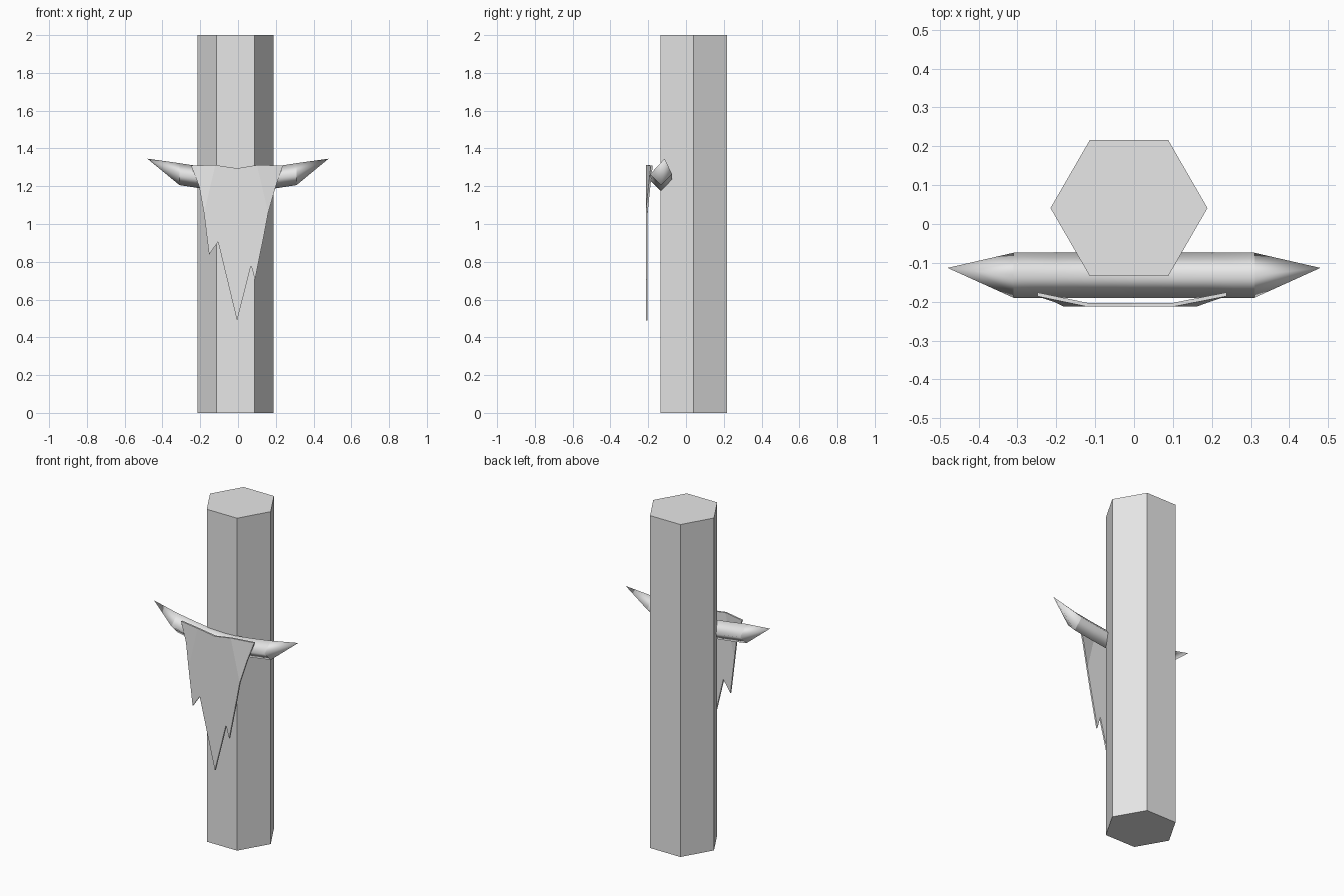
import bpy, bmesh, math
from mathutils import Vector

cube = bpy.data.objects.get("Cube")
if cube:
    bpy.data.objects.remove(cube, do_unlink=True)

grey = bpy.data.materials.new("plain_grey")
grey.use_nodes = True
colour = (0.8, 0.8, 0.8, 1)
grey.diffuse_color = colour
grey.node_tree.nodes["Principled BSDF"].inputs["Base Color"].default_value = colour


def finish(bm, name, smooth=False):
    """Turn a bmesh into a named, coloured object."""
    bmesh.ops.recalc_face_normals(bm, faces=bm.faces[:])
    for face in bm.faces:
        face.smooth = smooth
    mesh = bpy.data.meshes.new(name)
    bm.to_mesh(mesh)
    bm.free()
    mesh.materials.append(grey)
    obj = bpy.data.objects.new(name, mesh)
    bpy.context.collection.objects.link(obj)
    return obj


# Hexagonal post
bm = bmesh.new()
bmesh.ops.create_cone(bm, cap_ends=True, segments=6, radius1=0.202,
                      radius2=0.202, depth=2)
xs = [v.co.x for v in bm.verts]
if max(xs) < 0.2:  # put corners on the x axis
    for v in bm.verts:
        v.co.x, v.co.y = v.co.y, -v.co.x
bmesh.ops.translate(bm, verts=bm.verts[:], vec=(-0.013, 0.041, 1))
finish(bm, "post")

# Horned crossbar: diamond section swept along a shallow upward curve
bm = bmesh.new()
half = [(0.10, 1.234), (0.20, 1.247), (0.31, 1.264)]
path = [(-x, z) for x, z in reversed(half)] + [(0, 1.23)] + half
radius, bar_y = 0.058, -0.132
rings = []
for x, z in path:
    ring = []
    for i in range(4):
        a = i * math.pi / 2
        ring.append(bm.verts.new((x, bar_y + radius * math.cos(a),
                                  z + radius * math.sin(a))))
    rings.append(ring)
for a, b in zip(rings, rings[1:]):
    for i in range(4):
        j = (i + 1) % 4
        bm.faces.new((a[i], a[j], b[j], b[i]))
for ring, side in ((rings[0], -1), (rings[-1], 1)):
    tip = bm.verts.new((side * 0.48, -0.113, 1.346))
    for i in range(4):
        edge = bm.edges.get((ring[i], ring[(i + 1) % 4]))
        edge.smooth = False  # crisp start of each point
        bm.faces.new((ring[i], ring[(i + 1) % 4], tip))
finish(bm, "horned_crossbar", smooth=True)

# Torn hide: flat middle with both upper corners folded back
bm = bmesh.new()
front_y = -0.213


def fold(points, fold_top, fold_low, corner):
    """Push points back in proportion to their distance from the fold line."""
    line = (Vector(fold_low) - Vector(fold_top)).normalized()

    def gap(p):
        d = Vector(p) - Vector(fold_top)
        return abs(d.x * line.y - d.y * line.x)
    return [bm.verts.new((x, front_y + 0.027 * gap((x, z)) / gap(corner), z))
            for x, z in points]


left_top, left_low = (0.10, 1.312), (0.16, 1.06)
right_top, right_low = (-0.12, 1.312), (-0.18, 1.055)
left = fold([left_top, (0.238, 1.31), (0.2, 1.2), left_low],
            left_top, left_low, (0.238, 1.31))
right = fold([right_top, (-0.249, 1.31), (-0.206, 1.2), right_low],
             right_top, right_low, (-0.249, 1.31))
ragged = [(0.138, 0.943), (0.09, 0.705), (0.069, 0.78), (-0.005, 0.488),
          (-0.106, 0.906), (-0.153, 0.837)]
hem = [bm.verts.new((x, front_y, z)) for x, z in ragged]
dip = bm.verts.new((-0.005, front_y, 1.295))
bm.faces.new(left)
bm.faces.new(right)
bm.faces.new([dip, left[0], left[-1]] + hem + [right[-1], right[0]])
back = bmesh.ops.extrude_face_region(bm, geom=bm.faces[:],
                                     use_keep_orig=True)["geom"]
bmesh.ops.translate(bm, vec=(0, 0.01, 0),
                    verts=[g for g in back if isinstance(g, bmesh.types.BMVert)])
finish(bm, "torn_hide")
